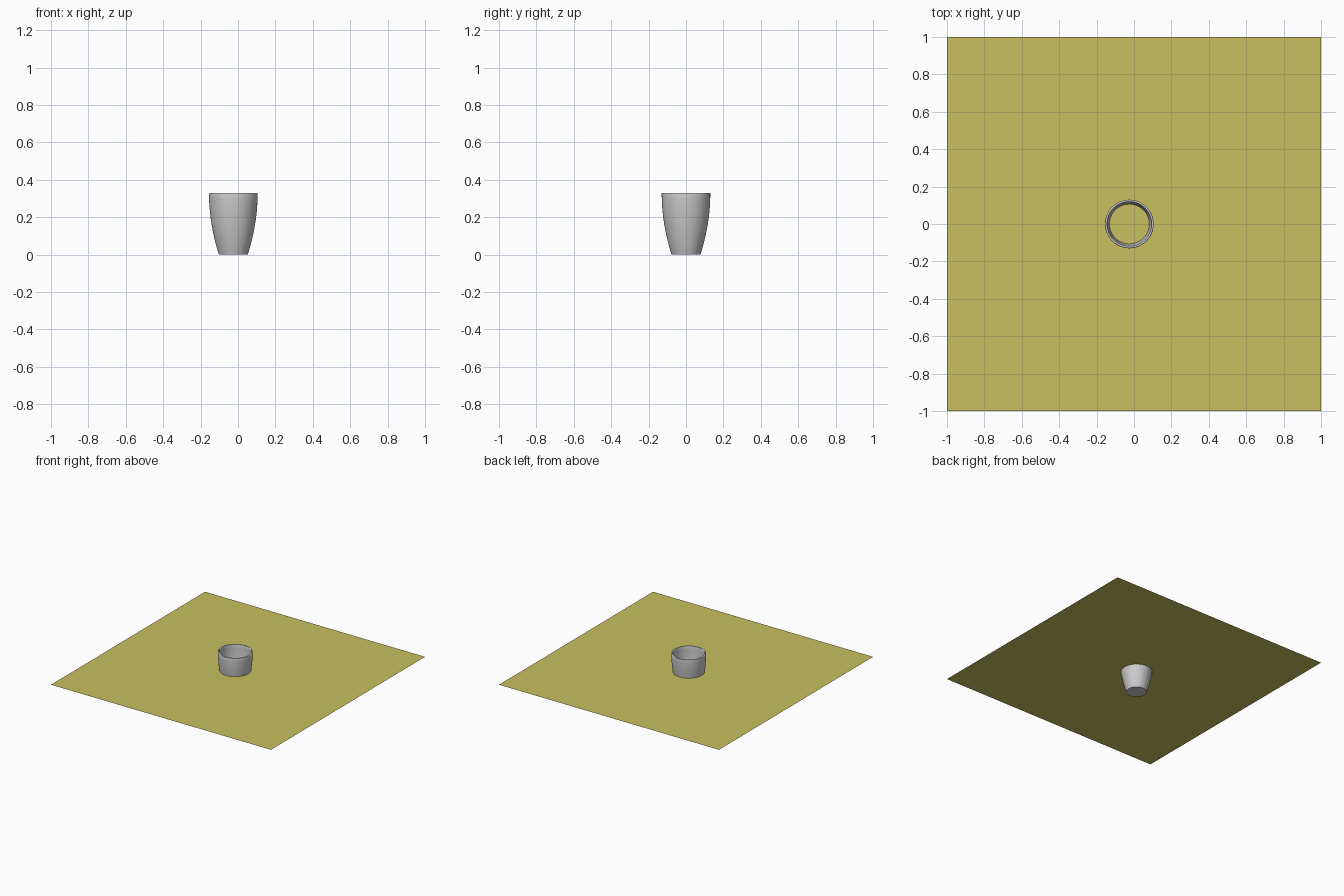
import bpy, bmesh, math

if "Cube" in bpy.data.objects:
    bpy.data.objects.remove(bpy.data.objects["Cube"])

SEGMENTS = 48
RINGS = 12
CUP_X = -0.025
HEIGHT = 0.33
WALL = 0.012
FLOOR = 0.02
TABLE_Z = 0.174


def outer_radius(z):
    t = z / HEIGHT
    return 0.077 + 0.053 * (1 - (1 - t) ** 2)


# Cup profile: outer wall up, rounded rim, inner wall down
lip = HEIGHT - 0.005
profile = [(outer_radius(lip * i / RINGS), lip * i / RINGS) for i in range(RINGS + 1)]
rim_r = outer_radius(lip) - WALL / 2
for k in range(1, 6):
    a = math.pi * k / 6
    profile.append((rim_r + WALL / 2 * math.cos(a), lip + 0.005 * math.sin(a)))
for i in range(RINGS + 1):
    z = lip + (FLOOR - lip) * i / RINGS
    profile.append((outer_radius(z) - WALL, z))

# Cup: lathe the profile and cap both ends
bm = bmesh.new()
rings = []
for r, z in profile:
    rings.append([bm.verts.new((r * math.cos(2 * math.pi * s / SEGMENTS),
                                r * math.sin(2 * math.pi * s / SEGMENTS), z))
                  for s in range(SEGMENTS)])
for low, high in zip(rings, rings[1:]):
    for s in range(SEGMENTS):
        n = (s + 1) % SEGMENTS
        bm.faces.new((low[s], low[n], high[n], high[s]))
bm.faces.new(list(reversed(rings[0])))
bm.faces.new(rings[-1])
mesh = bpy.data.meshes.new("cup")
bm.to_mesh(mesh)
bm.free()
cup = bpy.data.objects.new("cup", mesh)
cup.location.x = CUP_X
bpy.context.collection.objects.link(cup)
bpy.context.view_layer.objects.active = cup
cup.select_set(True)
bpy.ops.object.shade_smooth_by_angle(angle=math.radians(40))

# Flat sheet crossing the cup at mid height
bpy.ops.mesh.primitive_plane_add(size=2, location=(0, 0, TABLE_Z))
sheet = bpy.context.object
sheet.name = "table_surface"
mat = bpy.data.materials.new("yellow")
mat.diffuse_color = (0.58, 0.53, 0.12, 1)
mat.use_nodes = True
mat.node_tree.nodes["Principled BSDF"].inputs["Base Color"].default_value = mat.diffuse_color
sheet.data.materials.append(mat)
